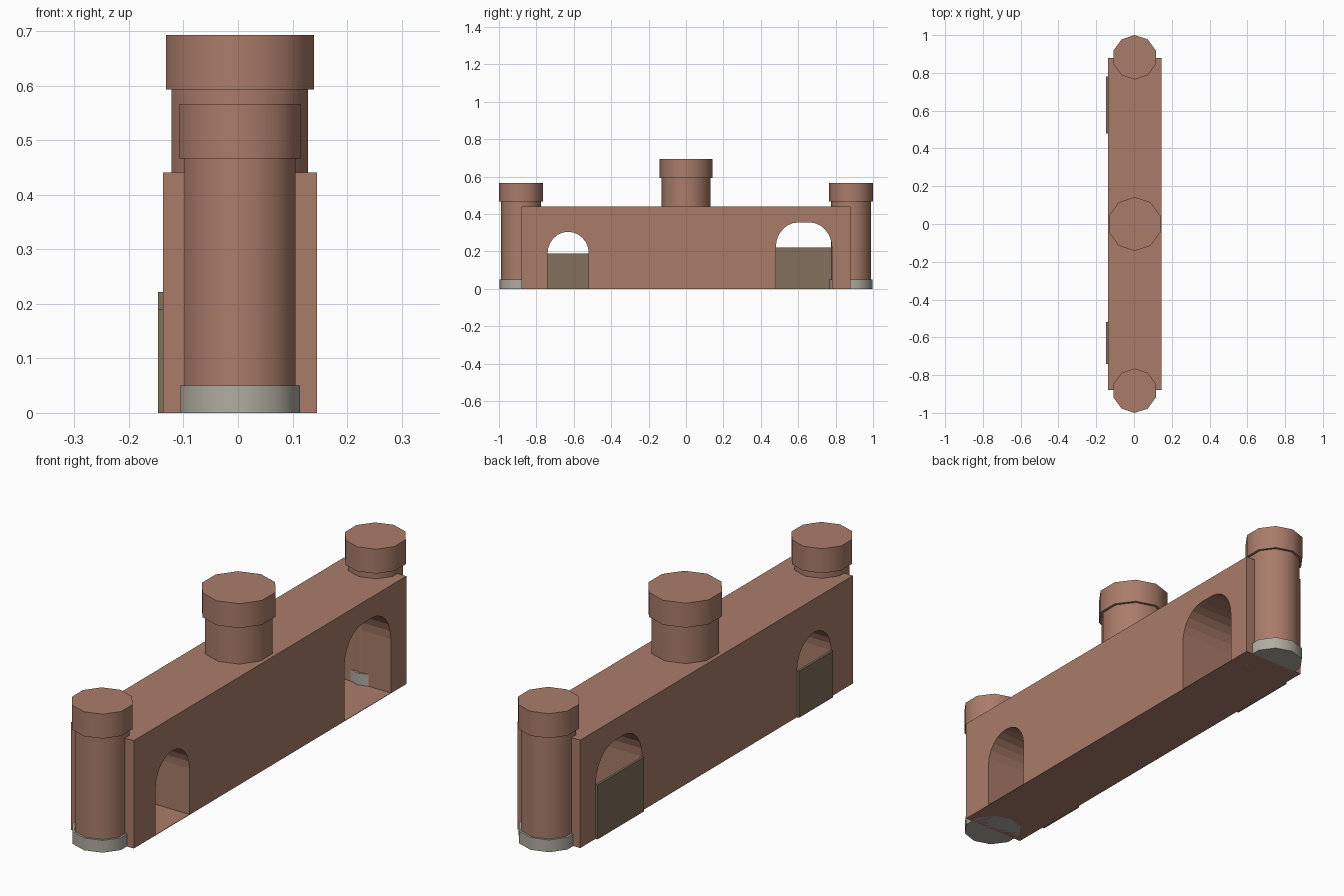
import bpy, bmesh
from math import sin, cos, pi

cube = bpy.data.objects.get("Cube")
if cube:
    bpy.data.objects.remove(cube, do_unlink=True)


def material(name, rgb):
    m = bpy.data.materials.new(name)
    m.use_nodes = True
    m.diffuse_color = (*rgb, 1)
    m.node_tree.nodes["Principled BSDF"].inputs["Base Color"].default_value = (*rgb, 1)
    return m


brick = material("clay brown", (0.402, 0.202, 0.144))
stone = material("pale grey stone", (0.434, 0.413, 0.352))
wood = material("weathered wood", (0.223, 0.162, 0.107))

CX = 0.0035                     # shared centre line of wall and towers
X0, X1 = -0.138, 0.145          # wall faces
END = 0.88                      # half length of the wall


def extrude_profile(name, points, x0, x1, mat):
    """Extrude a closed (y, z) outline from x0 to x1."""
    bm = bmesh.new()
    face = bm.faces.new([bm.verts.new((x0, y, z)) for y, z in points])
    moved = bmesh.ops.extrude_face_region(bm, geom=[face])["geom"]
    verts = [g for g in moved if isinstance(g, bmesh.types.BMVert)]
    bmesh.ops.translate(bm, verts=verts, vec=(x1 - x0, 0, 0))
    bmesh.ops.recalc_face_normals(bm, faces=bm.faces)
    mesh = bpy.data.meshes.new(name)
    bm.to_mesh(mesh)
    bm.free()
    mesh.materials.append(mat)
    ob = bpy.data.objects.new(name, mesh)
    bpy.context.collection.objects.link(ob)
    return ob


def slab(name, y0, y1, height, x0, x1, mat):
    return extrude_profile(name, [(y0, 0), (y1, 0), (y1, height), (y0, height)], x0, x1, mat)


def drum(name, y, radius, z0, z1, mat):
    """Ten-sided drum with corners pointing to the front and back."""
    bpy.ops.mesh.primitive_cylinder_add(
        vertices=10, radius=radius, depth=z1 - z0, location=(CX, y, (z0 + z1) / 2))
    ob = bpy.context.object
    ob.name = name
    ob.data.materials.append(mat)
    bpy.ops.object.shade_smooth_by_angle(angle=0.7)


def arch(y0, y1, spring, top, rx, steps=6):
    """Opening outline from one foot over the rounded head to the other."""
    rise = top - spring
    turns = [pi / 2 * i / steps for i in range(steps + 1)]
    left = [(y0 + rx * (1 - cos(a)), spring + rise * sin(a)) for a in turns]
    right = [(y0 + y1 - y, z) for y, z in reversed(left)]
    if left[-1][0] > right[0][0] - 0.001:
        right = right[1:]
    return [(y0, 0)] + left + right + [(y1, 0)]


# Wall with two arched gateways, their floors and their gates
gates = {"small": (-0.74, -0.52, 0.19, 0.305, 0.11),
         "large": (0.48, 0.78, 0.222, 0.355, 0.12)}
outline = [(-END, 0.441), (-END, 0)]
for size, gate in gates.items():
    outline += arch(*gate)
    y0, y1, spring = gate[:3]
    slab(size + "_gateway_floor", y0, y1, 0.002, X0, X1, brick)
    slab(size + "_gate", y0, y1, spring, -0.147, X0 + 0.0005, wood)
outline += [(END, 0), (END, 0.441)]
extrude_profile("wall", outline, X0, X1, brick)

# End towers
for side, y in (("front", -0.8825), ("back", 0.8825)):
    drum(side + "_tower_base", y, 0.1155, 0, 0.05, stone)
    drum(side + "_tower_shaft", y, 0.107, 0.02, 0.48, brick)
    drum(side + "_tower_cap", y, 0.1175, 0.467, 0.567, brick)

# Taller middle tower rising from the wall
drum("middle_tower_shaft", 0, 0.1315, 0.4, 0.61, brick)
drum("middle_tower_cap", 0, 0.1425, 0.593, 0.693, brick)
